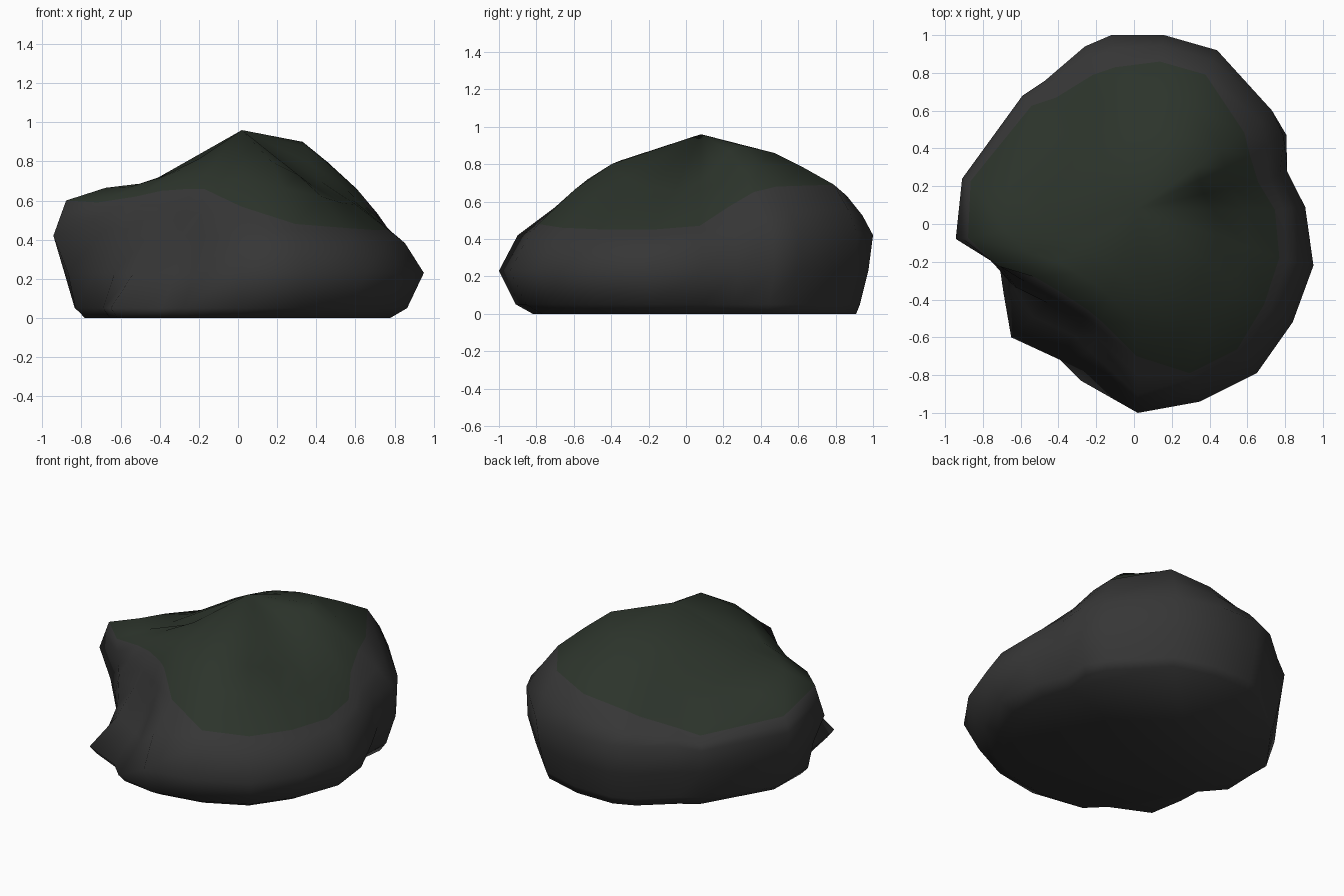
import bpy
import bmesh
from mathutils import Vector

cube = bpy.data.objects.get("Cube")
if cube:
    bpy.data.objects.remove(cube, do_unlink=True)


def make_material(name, colour):
    material = bpy.data.materials.new(name)
    material.use_nodes = True
    material.diffuse_color = (*colour, 1)
    shader = material.node_tree.nodes["Principled BSDF"]
    shader.inputs["Base Color"].default_value = (*colour, 1)
    shader.inputs["Roughness"].default_value = 0.9
    return material


def clamp(value):
    return max(0.0, min(1.0, value))


def mix(a, b, amount):
    return a + (b - a) * amount


# Widest outline seen from above, one point per spoke
outline = [(.95, -.22), (.91, .09), (.82, .28), (.82, .48), (.74, .61), (.44, .92),
           (.16, 1), (-.12, 1), (-.26, .94), (-.47, .76), (-.59, .68), (-.91, .24),
           (-.955, -.08), (-.74, -.23), (-.69, -.37), (-.65, -.6), (-.39, -.72),
           (-.28, -.83), (.02, -1), (.35, -.94), (.65, -.79), (.84, -.52)]
# Moss edge: share of the outline radius, and height
moss_reach = [.81, .82, .8, .75, .79, .86, .86, .83, .84, .88, .92, .95,
              .92, .97, .76, .6, .63, .62, .7, .84, .84, .82]
moss_height = [.45, .47, .57, .65, .68, .69, .63, .59, .55, .48, .45, .51,
               .6, .59, .62, .65, .66, .66, .57, .48, .46, .45]
# Height of the crown, about halfway in from the moss edge
crown_height = [.66, .7, .79, .87, .9, .86, .83, .81, .8, .77, .74, .67,
                .68, .7, .76, .81, .83, .84, .82, .8, .73, .67]
APEX = Vector((.02, .08, .96))


def spoke_points(index):
    """Points of one spoke, from the ground up to the crown."""
    x, y = outline[index]
    reach, edge = moss_reach[index], moss_height[index]
    # The back and the -x side are upright, the others flare at the foot
    upright = clamp(.5 + 1.2 * y - .5 * x)
    back = clamp(1.5 * y)
    # The notch leaves a low toe sticking out below a hollow wall
    notched = x < -.1 and y < 0
    toe = clamp(-6 * y - .8) if notched else 0
    dent = clamp((.85 - reach) / .2) if notched else 0

    def at(share, z):
        return Vector((x * share, y * share, z))

    base = mix(mix(.82, .91, back), .95, toe)
    low = mix(mix(.91, .93, back), 1, toe)
    belly = mix(1, .975, upright)
    if x < -.93:
        # The outermost corner overhangs the ground
        low, belly = .87, .91
    shoulder = mix(.9, 1, upright)
    points = [at(base, 0),
              at(low, .05),
              at(mix(belly, .82, dent), .23),
              at(mix(shoulder, reach + .1, dent), min(.42, edge - .07))]
    rim = at(reach, edge)
    # Rounded brow just below the moss, fuller at the back
    brow = points[-1].lerp(rim, .5)
    swell = mix(1, 1.015, back)
    brow.x *= swell
    brow.y *= swell
    crown = rim.lerp(APEX, .45)
    crown.z = crown_height[index]
    slope = rim.lerp(crown, .5)
    slope.z += mix(.025, .005, back)
    return points + [brow, rim, slope, crown]


# Boulder: rings lofted through the spokes, with a closed base and a peak
bm = bmesh.new()
spokes = [[bm.verts.new(p) for p in spoke_points(i)] for i in range(len(outline))]
MOSS_RING = 5
for i, spoke in enumerate(spokes):
    following = spokes[(i + 1) % len(spokes)]
    for level in range(len(spoke) - 1):
        face = bm.faces.new((spoke[level], following[level],
                             following[level + 1], spoke[level + 1]))
        face.material_index = 1 if level >= MOSS_RING else 0

peak = bm.verts.new(APEX)
for i, spoke in enumerate(spokes):
    face = bm.faces.new((spoke[-1], spokes[(i + 1) % len(spokes)][-1], peak))
    face.material_index = 1
bm.faces.new([spoke[0] for spoke in reversed(spokes)])
for face in bm.faces:
    face.smooth = True
bmesh.ops.recalc_face_normals(bm, faces=bm.faces)

mesh = bpy.data.meshes.new("mossy_boulder")
bm.to_mesh(mesh)
bm.free()
mesh.materials.append(make_material("dark_grey_stone", (.037, .037, .037)))
mesh.materials.append(make_material("dark_green_moss", (.025, .034, .024)))
boulder = bpy.data.objects.new("mossy_boulder", mesh)
bpy.context.scene.collection.objects.link(boulder)
